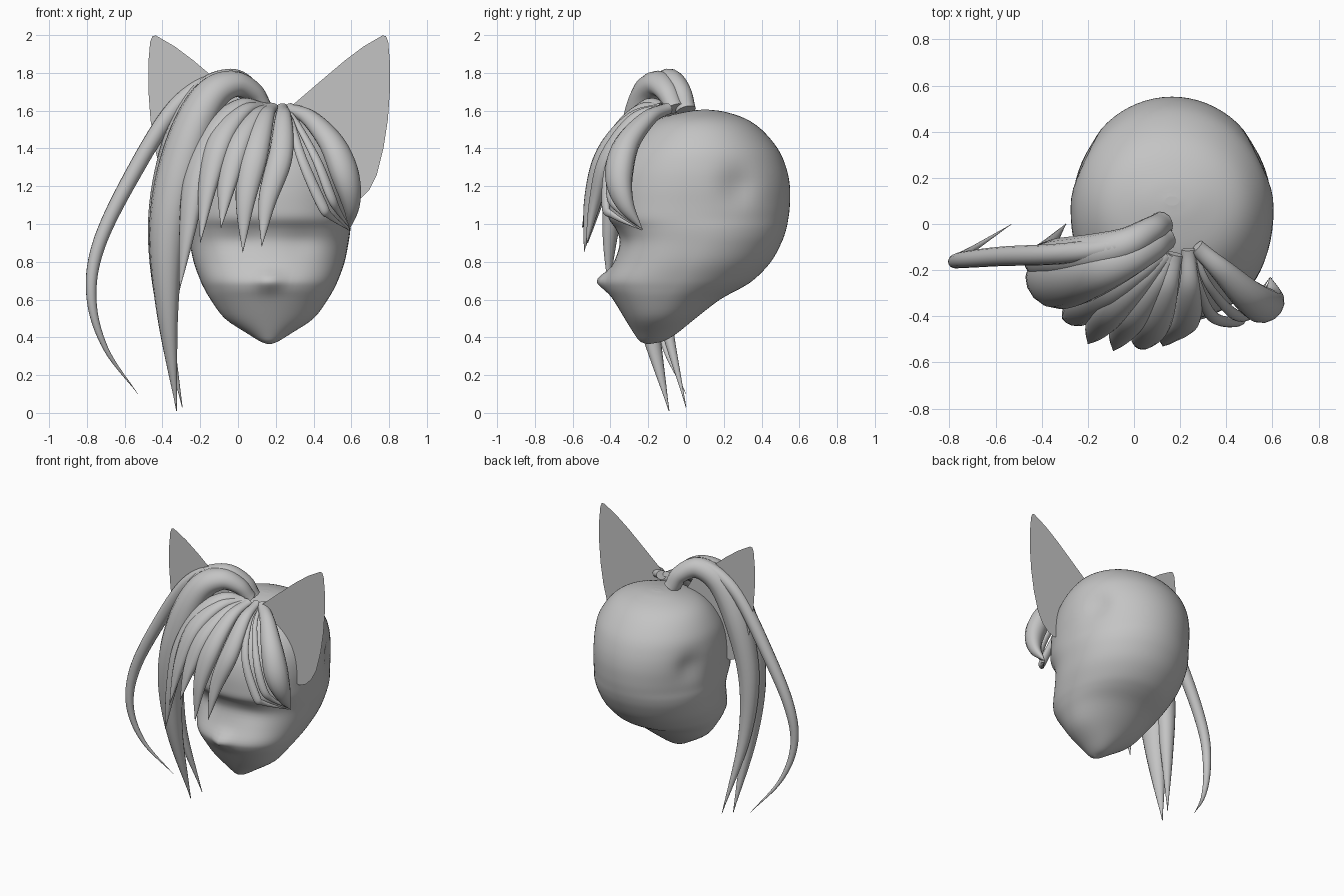
import bpy, bmesh, math
from mathutils import Vector

CX = 0.165  # the head's own symmetry axis

grey = bpy.data.materials.new("plain grey")
grey.diffuse_color = (0.55, 0.55, 0.55, 1)


def spline(pts, steps):
    """Catmull-Rom through points of any dimension."""
    p = [Vector(q) for q in pts]
    p = [2 * p[0] - p[1]] + p + [2 * p[-1] - p[-2]]
    out = []
    for i in range(1, len(p) - 2):
        a, b, c, d = p[i - 1:i + 3]
        for k in range(steps):
            t = k / steps
            out.append(0.5 * (2 * b + (c - a) * t + (2 * a - 5 * b + 4 * c - d) * t * t
                              + (3 * b - a - 3 * c + d) * t ** 3))
    return out + [p[-2]]


def loft(name, rings):
    """Skin closed rings of points and cap both ends."""
    bm = bmesh.new()
    vr = [[bm.verts.new(co) for co in r] for r in rings]
    n = len(vr[0])
    for a, b in zip(vr, vr[1:]):
        for i in range(n):
            bm.faces.new((a[i], a[(i + 1) % n], b[(i + 1) % n], b[i]))
    bm.faces.new(vr[0][::-1])
    bm.faces.new(vr[-1])
    bmesh.ops.recalc_face_normals(bm, faces=bm.faces)
    return finish(name, bm)


def finish(name, bm):
    me = bpy.data.meshes.new(name)
    bm.to_mesh(me)
    bm.free()
    me.materials.append(grey)
    ob = bpy.data.objects.new(name, me)
    bpy.context.collection.objects.link(ob)
    for f in me.polygons:
        f.use_smooth = len(f.vertices) == 4
    return ob


def bump(d, s):
    return math.exp(-(d / s) ** 2)


# Head: stacked oval sections (z, front y, back y, half width)
rows = [(.365, -.21, -.19, .012), (.38, -.245, -.12, .05), (.42, -.275, -.05, .115),
        (.5, -.325, .05, .235), (.6, -.385, .18, .31), (.66, -.42, .29, .345),
        (.71, -.425, .365, .368), (.8, -.38, .45, .40), (.9, -.352, .505, .42),
        (.97, -.37, .53, .43), (1.03, -.41, .542, .432), (1.1, -.416, .55, .435),
        (1.2, -.41, .55, .44), (1.3, -.385, .53, .435), (1.4, -.33, .485, .41),
        (1.5, -.24, .40, .345), (1.56, -.14, .31, .26), (1.595, 0, .2, .13),
        (1.605, .08, .12, .03)]
rings = []
for z, yf, yb, w in spline(rows, 4):
    ring = []
    for i in range(72):
        a = 2 * math.pi * i / 72
        s, c = math.sin(a), math.cos(a)
        if c > 0:  # the face side is squarer than the back of the skull
            e = 2 / (2 + 0.45 * bump(z - .9, .35))
            s, c = math.copysign(abs(s) ** e, s), c ** e
        x, y = w * s, (yf + yb) / 2 - (yb - yf) / 2 * c
        if c > 0:  # small nose tip and eye hollows
            y -= 0.045 * bump(x, .06) * bump(z - .7, .05)
            y += 0.015 * bump(abs(x) - .17, .1) * bump(z - .9, .08)
        # shallow dents where the ears would sit
        x *= 1 - 0.08 * bump(y - .28, .09) * bump(z - 1.2, .1)
        ring.append((CX + x, y, z))
    rings.append(ring)
loft("head", rings)


def strand(name, pts, width, flat=0.7, root=0.45, peak=0.55, sides=14):
    """Tapered lock of hair along a path, fullest at 'peak', pointed at the tip."""
    path = spline(pts, 8)
    n = Vector((0, -0.2, 1))
    rings = []
    for i, p in enumerate(path):
        t = (path[min(i + 1, len(path) - 1)] - path[max(i - 1, 0)]).normalized()
        n = (n - t * n.dot(t)).normalized()
        s = t.cross(n)
        u = i / (len(path) - 1)
        if u < peak:
            k = u / peak
            r = root + (1 - root) * k * k * (3 - 2 * k)
        else:
            r = max(0.02, 1 - ((u - peak) / (1 - peak)) ** 1.6)
        r *= width / 2
        rings.append([p + s * (r * math.cos(a)) + n * (r * flat * math.sin(a))
                      for a in (2 * math.pi * j / sides for j in range(sides))])
    loft(name, rings)


# Fringe over the forehead
fringe = [
    ([(.13, -.12, 1.62), (.02, -.2, 1.63), (-.11, -.29, 1.51), (-.22, -.36, 1.25),
      (-.27, -.40, .95), (-.31, -.41, .65)], .16),
    ([(.14, -.13, 1.62), (.03, -.24, 1.60), (-.09, -.36, 1.45), (-.16, -.45, 1.2),
      (-.2, -.52, .9)], .15),
    ([(.16, -.13, 1.62), (.09, -.26, 1.57), (0, -.39, 1.42), (-.06, -.48, 1.2),
      (-.09, -.55, .98)], .14),
    ([(.18, -.13, 1.62), (.14, -.28, 1.56), (.09, -.42, 1.38), (.04, -.50, 1.13),
      (.025, -.54, .85)], .15),
    ([(.235, -.11, 1.62), (.24, -.27, 1.56), (.225, -.41, 1.36), (.155, -.48, 1.12),
      (.125, -.53, .88)], .13),
    ([(.25, -.11, 1.61), (.28, -.27, 1.54), (.34, -.40, 1.34), (.445, -.425, 1.1),
      (.485, -.385, 1.045), (.59, -.23, .965)], .06),
    ([(.26, -.11, 1.61), (.32, -.26, 1.52), (.42, -.38, 1.33), (.49, -.40, 1.15),
      (.53, -.35, 1.07), (.60, -.23, .97)], .055),
    ([(.27, -.10, 1.61), (.38, -.20, 1.56), (.50, -.315, 1.42), (.57, -.355, 1.25),
      (.60, -.32, 1.1), (.59, -.23, .97)], .165, .85),
]
for i, args in enumerate(fringe):
    strand(f"fringe_lock_{i + 1}", *args)

# Long side tail arching over the top of the head
strand("tail_lock_front", [(.14, -.06, 1.61), (.08, -.10, 1.70), (-.03, -.15, 1.74),
                           (-.16, -.20, 1.66), (-.28, -.24, 1.4), (-.37, -.25, 1.0),
                           (-.375, -.21, .55), (-.325, -.09, .01)], .25, .85, .42, .62)
strand("tail_lock_back", [(.12, 0, 1.60), (.07, -.03, 1.695), (-.04, -.09, 1.75),
                          (-.19, -.13, 1.665), (-.32, -.15, 1.4), (-.405, -.16, 1.0),
                          (-.39, -.12, .55), (-.295, 0, .03)], .18, 1, .6, .55)
strand("tail_lock_thin", [(.10, -.02, 1.61), (.03, -.05, 1.735), (-.1, -.10, 1.77),
                          (-.33, -.13, 1.62), (-.57, -.14, 1.24), (-.74, -.155, .88),
                          (-.775, -.16, .6), (-.70, -.11, .34), (-.53, 0, .1)],
       .09, 1, .9, .4)

# Flat pointed ears, mirrored about the head axis
ear = [(.08, 1.55), (.13, 1.635), (.27, 1.755), (.40, 1.865), (.50, 1.94), (.56, 1.975),
       (.60, 1.998), (.618, 1.995), (.63, 1.965), (.64, 1.85), (.639, 1.7), (.628, 1.55),
       (.605, 1.4), (.57, 1.26), (.53, 1.18), (.48, 1.13), (.43, 1.11), (.38, 1.13),
       (.34, 1.4)]
for side, label in ((1, "right"), (-1, "left")):
    bm = bmesh.new()
    bm.faces.new([bm.verts.new((CX + side * x, -.13, z)) for x, z in ear])
    bmesh.ops.triangulate(bm, faces=bm.faces)
    finish("ear_" + label, bm)
